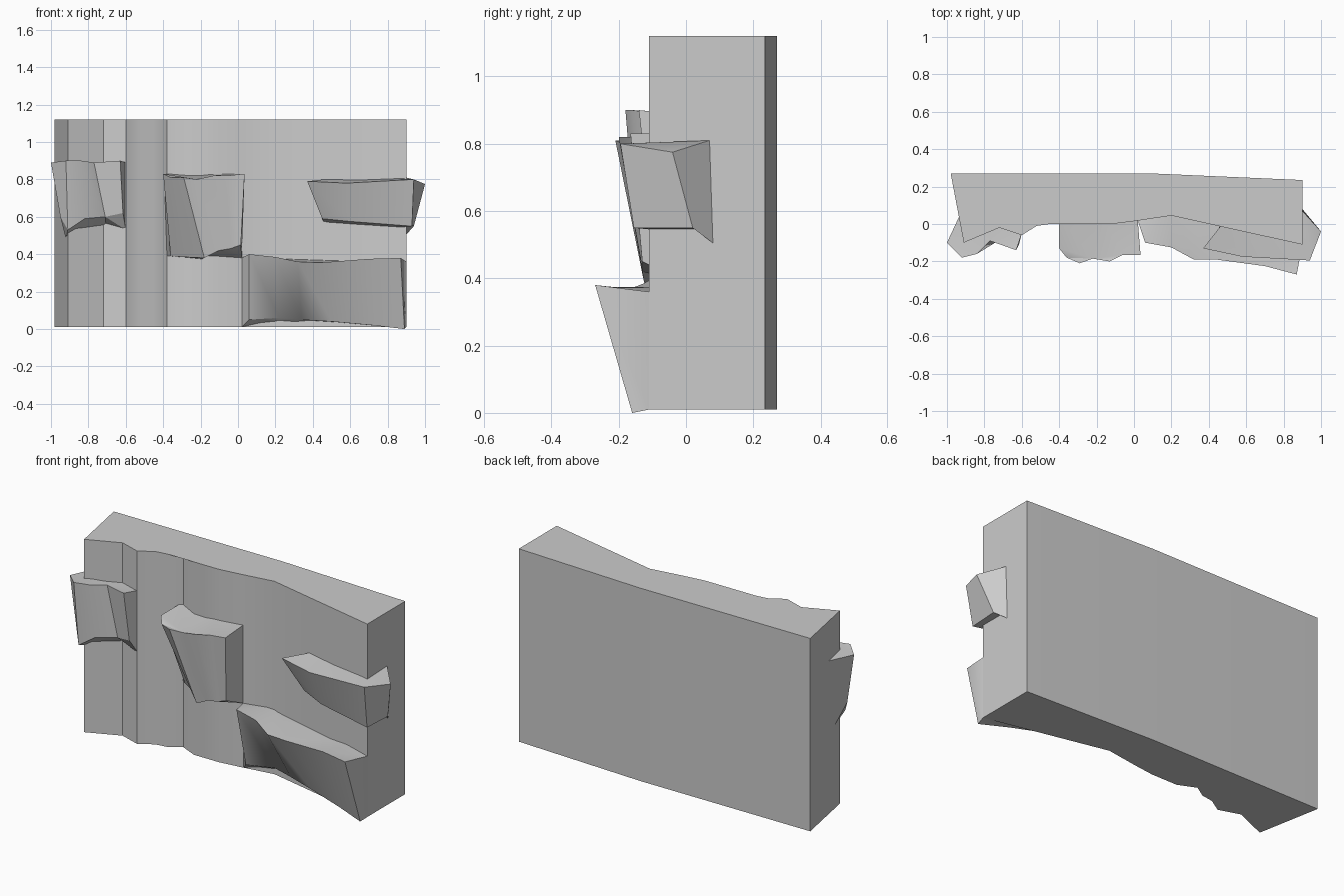
import bpy
import bmesh
from math import radians

cube = bpy.data.objects.get("Cube")
if cube:
    bpy.data.objects.remove(cube, do_unlink=True)

stone = bpy.data.materials.new("grey_stone")
stone.use_nodes = True
STONE_COLOUR = (0.6, 0.6, 0.6, 1)
stone.diffuse_color = STONE_COLOUR
stone.node_tree.nodes["Principled BSDF"].inputs["Base Color"].default_value = STONE_COLOUR


def loft(name, upper, lower, angle):
    """Join two matching closed outlines with side faces and cap both ends."""
    bm = bmesh.new()
    top = [bm.verts.new(p) for p in upper]
    low = [bm.verts.new(p) for p in lower]
    for i in range(len(top)):
        j = (i + 1) % len(top)
        bm.faces.new((top[i], low[i], low[j], top[j]))
    caps = [bm.faces.new(top), bm.faces.new(low[::-1])]
    bmesh.ops.triangulate(bm, faces=caps)
    bmesh.ops.recalc_face_normals(bm, faces=bm.faces[:])
    mesh = bpy.data.meshes.new(name)
    bm.to_mesh(mesh)
    bm.free()
    mesh.materials.append(stone)
    obj = bpy.data.objects.new(name, mesh)
    bpy.context.collection.objects.link(obj)
    bpy.ops.object.select_all(action="DESELECT")
    obj.select_set(True)
    bpy.context.view_layer.objects.active = obj
    bpy.ops.object.shade_smooth_by_angle(angle=radians(angle))
    return obj


# Wall slab: one plan outline raised to full height
plan = [(-.98, .27), (-.91, -.1), (-.72, -.02), (-.6, -.06), (-.52, -.01),
        (-.45, 0), (-.38, .045), (-.28, 0), (-.12, 0), (0, .015), (.2, .045),
        (.9, -.11), (.9, .235), (.1, .27)]
loft("wall_slab", [(x, y, 1.12) for x, y in plan],
     [(x, y, .01) for x, y in plan], 30)

# Left ledge, wrapping round the end of the wall
loft("left_ledge",
     [(-.93, .05, .89), (-1, -.1, .89), (-.92, -.18, .9), (-.84, -.16, .9),
      (-.77, -.09, .89), (-.63, -.14, .9), (-.6, -.05, .89), (-.7, .08, .89)],
     [(-.92, -.03, .48), (-.95, -.11, .6), (-.91, -.15, .53), (-.82, -.13, .59),
      (-.71, -.08, .6), (-.615, -.11, .62), (-.6, -.05, .53), (-.7, .08, .5)], 25)

# Middle outcrop, leaning back into the wall on its left side
loft("middle_outcrop",
     [(-.4, .04, .83), (-.4, -.13, .83), (-.36, -.18, .81), (-.29, -.21, .81),
      (-.22, -.185, .8), (-.13, -.2, .82), (-.06, -.165, .82),
      (.035, -.165, .83), (.02, .02, .83), (-.2, .1, .83)],
     [(-.38, .045, .39), (-.36, .03, .39), (-.29, -.01, .385), (-.18, -.12, .38),
      (-.16, -.125, .39), (-.1, -.13, .42), (-.04, -.13, .43),
      (.015, -.13, .45), (.02, .02, .38), (-.2, .1, .37)], 25)

# Right ledge, jutting past the end of the wall
loft("right_ledge",
     [(.46, -.015, .8), (.37, -.13, .79), (.58, -.175, .78), (.94, -.195, .8),
      (1, -.04, .775), (.9, .07, .81), (.7, .05, .81)],
     [(.46, 0, .57), (.45, -.04, .59), (.6, -.1, .575), (.93, -.155, .55),
      (.94, .02, .55), (.9, .08, .505), (.7, .05, .53)], 25)

# Base boulder, undercut towards the ground
loft("base_boulder",
     [(.02, .02, .38), (.06, -.1, .4), (.2, -.125, .385), (.32, -.19, .36),
      (.44, -.19, .355), (.7, -.225, .375), (.87, -.27, .38), (.9, -.11, .36),
      (.8, .1, .37), (.2, .1, .38)],
     [(.02, .02, .01), (.06, -.015, .05), (.22, .02, .06), (.34, -.005, .05),
      (.5, -.05, .04), (.72, -.11, .02), (.89, -.16, 0), (.9, -.11, .01),
      (.8, .1, .01), (.2, .1, .01)], 40)
